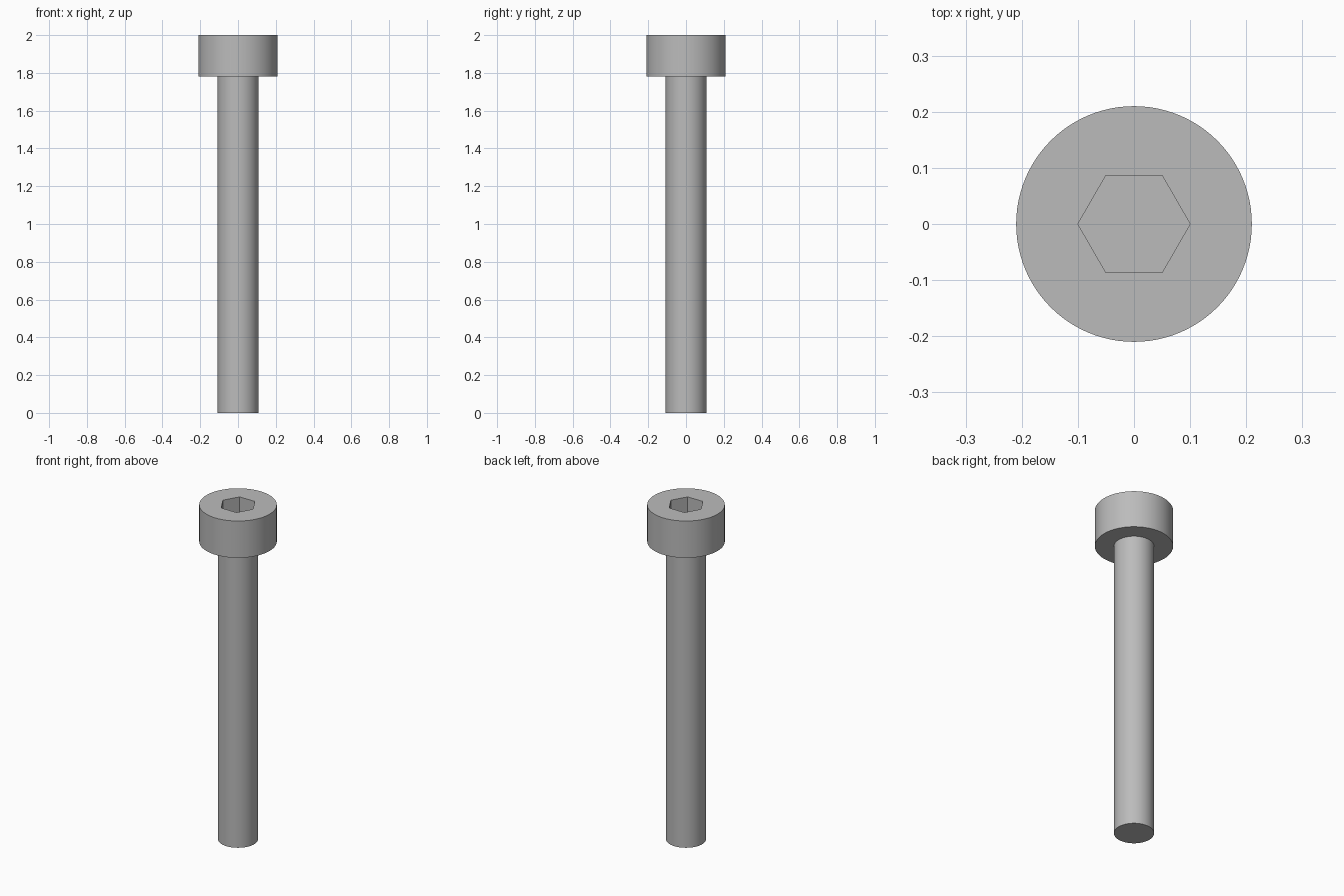
import bpy
import bmesh
from math import cos, sin, pi, radians

SEGMENTS = 96
HEAD_R, SHAFT_R, SOCKET_R = 0.21, 0.108, 0.1
TOP, HEAD_BASE, SOCKET_DEPTH = 2.0, 1.78, 0.11

if "Cube" in bpy.data.objects:
    bpy.data.objects.remove(bpy.data.objects["Cube"], do_unlink=True)

steel = bpy.data.materials.new("steel_grey")
steel.use_nodes = True
steel.diffuse_color = (0.5, 0.5, 0.5, 1)
steel.node_tree.nodes["Principled BSDF"].inputs["Base Color"].default_value = steel.diffuse_color


def circle(radius):
    return lambda angle: radius


def hexagon(radius):
    return lambda angle: radius * cos(pi / 6) / cos(angle % (pi / 3) - pi / 6)


def loft(name, sections, cap_start=False, cap_end=False):
    """Join (outline, height) sections with quads and cap the chosen ends."""
    bm = bmesh.new()
    rings = []
    for outline, z in sections:
        angles = [2 * pi * i / SEGMENTS for i in range(SEGMENTS)]
        rings.append([bm.verts.new((outline(a) * cos(a), outline(a) * sin(a), z)) for a in angles])
    for low, high in zip(rings, rings[1:]):
        for i in range(SEGMENTS):
            j = (i + 1) % SEGMENTS
            bm.faces.new((low[i], low[j], high[j], high[i]))
    if cap_start:
        bm.faces.new(rings[0][::-1])
    if cap_end:
        bm.faces.new(rings[-1])
    mesh = bpy.data.meshes.new(name)
    bm.to_mesh(mesh)
    bm.free()
    mesh.materials.append(steel)
    obj = bpy.data.objects.new(name, mesh)
    bpy.context.collection.objects.link(obj)
    bpy.ops.object.select_all(action="DESELECT")
    obj.select_set(True)
    bpy.context.view_layer.objects.active = obj
    bpy.ops.object.shade_smooth_by_angle(angle=radians(30))
    return obj


# Plain shaft, open where it meets the head
loft("shaft", [(circle(SHAFT_R), 0), (circle(SHAFT_R), HEAD_BASE)], cap_start=True)

# Cylindrical head: underside, wall, top face, then down into the hex socket
loft("socket_head", [
    (circle(SHAFT_R), HEAD_BASE),
    (circle(HEAD_R), HEAD_BASE),
    (circle(HEAD_R), TOP),
    (hexagon(SOCKET_R), TOP),
    (hexagon(SOCKET_R), TOP - SOCKET_DEPTH),
], cap_end=True)
